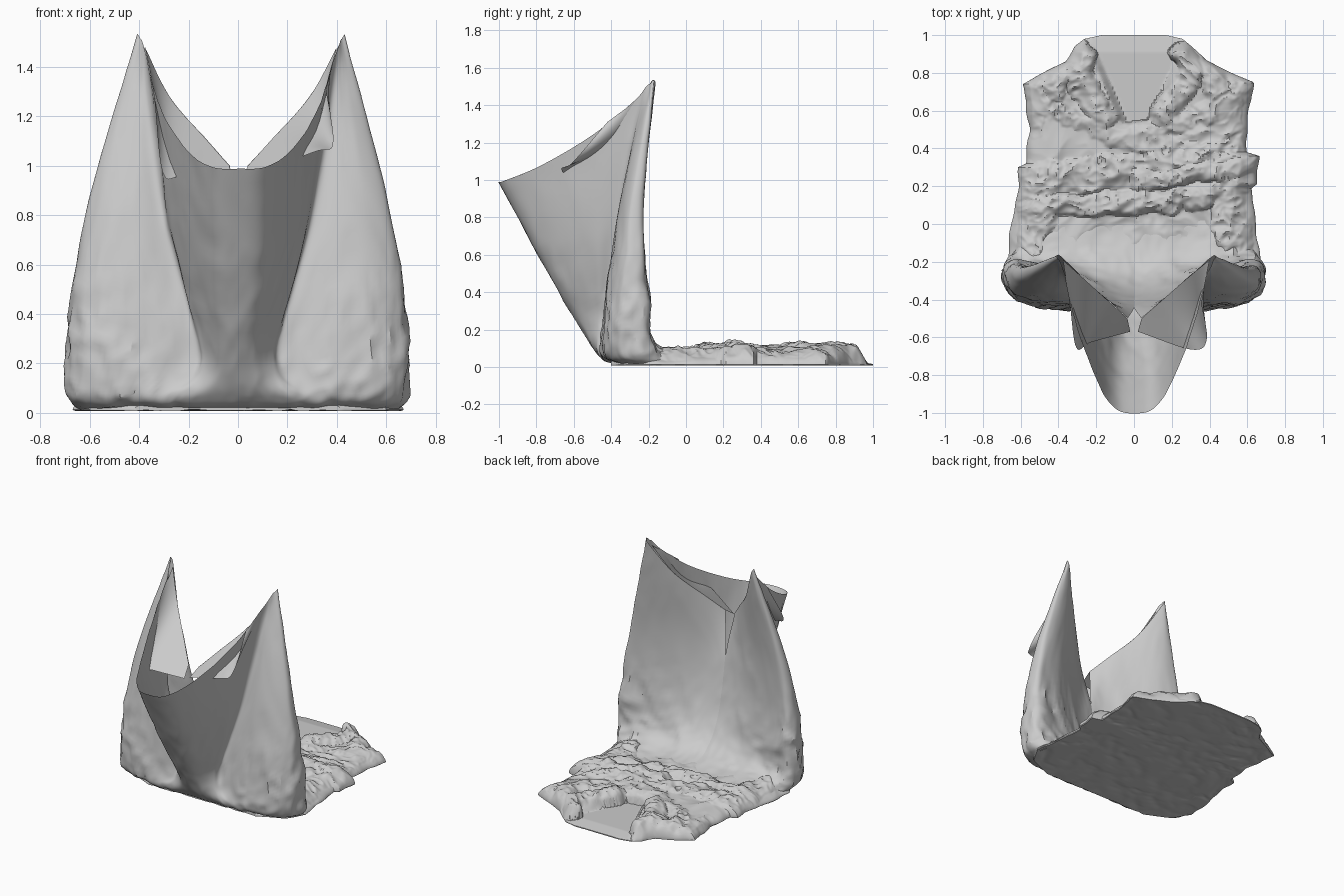
import bpy, bmesh, math
from mathutils import Vector, noise

if "Cube" in bpy.data.objects:
    bpy.data.objects.remove(bpy.data.objects["Cube"])


def spline(pts, n):
    """Catmull-Rom resampling of a point list, n steps per span."""
    p = [Vector(q) for q in pts]
    p = [2 * p[0] - p[1]] + p + [2 * p[-1] - p[-2]]
    out = []
    for i in range(1, len(p) - 2):
        a, b, c, d = p[i - 1:i + 3]
        for k in range(n):
            t = k / n
            out.append(0.5 * (2 * b + (c - a) * t + (2 * a - 5 * b + 4 * c - d) * t * t
                              + (3 * b - a - 3 * c + d) * t ** 3))
    return out + [p[-2]]


def lerp_table(table, v):
    for (a, fa), (b, fb) in zip(table, table[1:]):
        if v <= b:
            return fa + (fb - fa) * max(0, v - a) / (b - a)
    return table[-1][1]


def crumple(p, stretch=1.0):
    """Sharp-ridged cloth creases, roughly -1..1."""
    q = Vector((p.x, p.y, p.z * stretch))
    w = q + 0.12 * noise.noise_vector(q * 3)
    return (1 - 3 * abs(noise.noise(w * 5))) * 0.6 + (0.5 - 2 * abs(noise.noise(w * 12))) * 0.4


def sheet(name, rows, wrinkle=None, closed=False, caps=False):
    """Skin a grid of points, then push it along its normals with wrinkle(p)."""
    bm = bmesh.new()
    g = [[bm.verts.new(p) for p in r] for r in rows]
    n = len(g[0])
    for a, b in zip(g, g[1:]):
        for i in range(n if closed else n - 1):
            j = (i + 1) % n
            bm.faces.new((a[i], b[i], b[j], a[j]))
    if caps:
        bm.faces.new(g[0])
        bm.faces.new(g[-1][::-1])
        bmesh.ops.recalc_face_normals(bm, faces=bm.faces)
    bm.normal_update()
    if wrinkle:
        moves = [(v, v.co + v.normal * wrinkle(v.co)) for v in bm.verts]
        for v, co in moves:
            v.co = co
            v.co.z = max(v.co.z, 0.004)
    me = bpy.data.meshes.new(name)
    bm.to_mesh(me)
    bm.free()
    ob = bpy.data.objects.new(name, me)
    bpy.context.collection.objects.link(ob)
    bpy.ops.object.select_all(action='DESELECT')
    ob.select_set(True)
    bpy.context.view_layer.objects.active = ob
    bpy.ops.object.shade_smooth_by_angle(angle=math.radians(30))
    return ob


def mirror(pts):
    """Left half; its peak stands slightly closer to the middle."""
    return [(-p[0] + .025 * (p[2] / 1.5) ** 4, p[1], p[2]) for p in pts]


# Raised skirt: half of the columns, each from near the floor up to the rim
front = [
    [(0, -.45, .05), (0, -.56, .2), (0, -.79, .6), (0, -1, .99)],
    [(.1, -.45, .05), (.06, -.545, .2), (.1, -.76, .6), (.12, -.96, 1.0)],
    [(.19, -.45, .05), (.1, -.51, .2), (.19, -.63, .65), (.23, -.77, 1.08)],
    [(.25, -.45, .06), (.14, -.47, .22), (.265, -.47, .72), (.325, -.5, 1.24)],
    [(.31, -.45, .06), (.18, -.43, .25), (.3, -.36, .8), (.385, -.28, 1.42)],
    [(.42, -.44, .08), (.35, -.43, .3), (.41, -.36, .85), (.41, -.21, 1.5)],
    [(.57, -.41, .08), (.55, -.41, .35), (.515, -.34, .88), (.42, -.19, 1.515)],
    [(.675, -.33, .1), (.665, -.33, .42), (.595, -.29, .88), (.43, -.18, 1.53)],
    [(.665, -.2, .1), (.65, -.21, .4), (.58, -.23, .85), (.43, -.17, 1.53)],
]
rear = [
    [(.5, -.17, .12), (.48, -.23, .35), (.44, -.25, .85), (.41, -.175, 1.49)],
    [(.25, -.18, .12), (.25, -.30, .35), (.26, -.34, .8), (.29, -.28, 1.28)],
    [(.1, -.2, .12), (.1, -.35, .35), (.1, -.42, .75), (.13, -.42, 1.1)],
    [(0, -.22, .12), (0, -.37, .35), (0, -.44, .7), (.04, -.5, 1.0)],
]
front = [[(c[0][0] * .94, c[0][1] + .08, .012)] + c for c in front]
rear = [[(c[0][0], .06, .05)] + c for c in rear]
half = front + rear
columns = [mirror(c) for c in half[::-1]] + half[1:]
columns = [spline(c, 14) for c in columns]
levels = [spline(r, 8) for r in zip(*columns)]
skirt_rows = [list(c) for c in zip(*levels)]


def skirt_wrinkle(p):
    low = min(1, max(0, (.75 - p.z) / .4))
    side = min(1, max(0, abs(p.x) - .1) / .35)
    fade = min(1, max(0, p.z - .01) / .06)
    fine = .5 - 2 * abs(noise.noise(Vector((p.x, p.y, p.z * .6)) * 17))
    return fade * ((.005 + .016 * low * (.25 + .75 * side)) * crumple(p, .45)
                   + .01 * low * side * fine)


sheet("raised_skirt", skirt_rows, skirt_wrinkle)

# Body lying on the floor: outline as y against half width on each side
RIGHT = [(-.4, .42), (-.32, .6), (-.2, .67), (0, .645), (.19, .62), (.21, .65), (.36, .665),
         (.38, .6), (.5, .59), (.65, .62), (.75, .63), (.79, .54), (.87, .38), (.94, .31),
         (.98, .26), (1, .17)]
LEFT = [(-.4, .42), (-.32, .6), (-.2, .67), (0, .65), (.2, .61), (.3, .61), (.32, .57),
        (.5, .56), (.65, .57), (.74, .595), (.79, .5), (.86, .36), (.94, .31), (.98, .26), (1, .17)]
HEIGHT = [(-.4, .03), (-.15, .055), (.1, .06), (.25, .075), (.75, .065), (.9, .04), (1, .012)]

# Folds of cloth on top of the body: (path, half width, height)
FOLDS = [
    ([(-.6, .23), (-.25, .26), (.2, .33), (.66, .39)], .1, .095),       # upper sleeve
    ([(-.54, .1), (0, .12), (.35, .14), (.65, .25)], .075, .1),         # lower sleeve
    ([(.03, .24), (.3, .26), (.64, .3)], .065, .12),                    # cuff
    ([(-.58, .68), (-.3, .55), (0, .44), (.2, .42)], .075, .085),       # left lapel
    ([(.6, .7), (.38, .6), (.15, .51), (-.02, .44)], .08, .085),        # right lapel
]
for s in (-1, 1):
    FOLDS += [
        ([(s * .27, .9), (s * .31, .82), (s * .25, .7), (s * .15, .56)], .07, .105),   # collar
        ([(s * .4, .83), (s * .42, .7)], .08, .09),                     # shoulder
        ([(s * .52, .72), (s * .52, .5)], .06, .075),
        ([(s * .56, -.2), (s * .5, .0), (s * .5, .2)], .1, .09),        # side bunch
    ]


def path_distance(x, y, path):
    best = 9
    for (ax, ay), (bx, by) in zip(path, path[1:]):
        dx, dy = bx - ax, by - ay
        t = max(0, min(1, ((x - ax) * dx + (y - ay) * dy) / (dx * dx + dy * dy)))
        best = min(best, math.hypot(x - ax - t * dx, y - ay - t * dy))
    return best


def body_height(x, y, u, base):
    p = Vector((x, y, 0))
    wob = noise.noise_vector(p * 6) * .03 + noise.noise_vector(p * 15) * .015
    c = crumple(p)
    fine = .5 - 2 * abs(noise.noise((p + wob) * 20))
    neck = min(.05 + .42 * (y - .5) - abs(x - .02), y - .49)
    z = base + .018 * c
    if neck > -.03:
        z += (.018 - z) * min(1, (neck + .03) / .04)
    for path, w, h in FOLDS:
        d = path_distance(x + wob.x, y + wob.y, path) / (w * (1 + wob.z * 8))
        if d < 1:
            z = max(z, base * .5 + (h - base * .5) * (1 - d * d) ** .4 + .024 * c + .01 * fine)
    return max(0, z) * (1 - abs(u) ** 7) ** .6 * min(1, (1.0 - y) / .1 + .1)


body_rows = []
for k in range(211):
    y = -.4 + 1.4 * k / 210
    jag = .015 * noise.noise(Vector((3, y * 9, 0)))
    wl, wr = lerp_table(LEFT, y) + jag, lerp_table(RIGHT, y) - jag
    base = lerp_table(HEIGHT, y)
    ring = []
    for i in range(141):
        u = -math.cos(math.pi * i / 140) * .6 + .4 * (i / 70 - 1)
        x = u * (wr if u > 0 else wl)
        ring.append((x, y, .014 + body_height(x, y, u, base)))
    # underside, nearly flat with shallow dents
    ring += [(x, yy, .008 + .01 * max(0, crumple(Vector((x, yy, 5)))) * min(1, z / .06))
             for x, yy, z in ring[-2:0:-2]]
    body_rows.append(ring)
sheet("floor_body", body_rows, closed=True, caps=True)

# Facings folded forward from the rear opening, their corners poking past the rim
right_edge = [(.4, -.19, 1.48), (.29, -.28, 1.28), (.13, -.42, 1.1), (.04, -.5, 1.0)]
right_hem = [(.355, -.42, 1.31), (.385, -.61, 1.09), (.305, -.665, 1.055), (.02, -.57, .95)]
left_hem = [(-.34, -.42, 1.3), (-.305, -.655, .975), (-.225, -.625, .955), (-.02, -.57, .93)]
for name, edge, hem in (("right_facing", right_edge, right_hem),
                        ("left_facing", mirror(right_edge), left_hem)):
    a, b = spline(edge, 8), spline(hem, 8)
    sheet(name, [[p.lerp(q, t / 6) for p, q in zip(a, b)] for t in range(7)])
